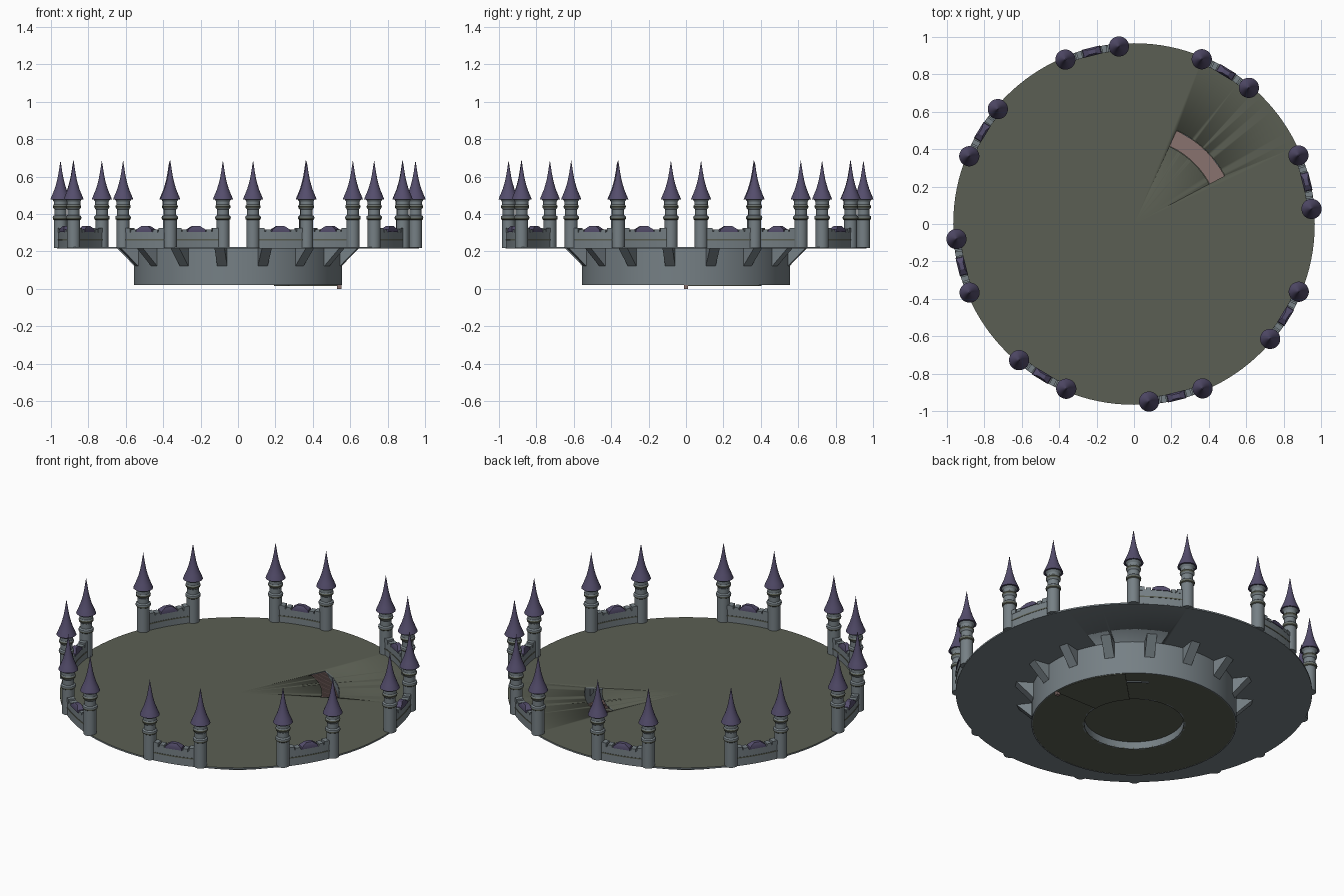
import bpy, bmesh, math
from math import radians, cos, sin, pi

if "Cube" in bpy.data.objects:
    bpy.data.objects.remove(bpy.data.objects["Cube"])


def srgb(r, g, b):
    def lin(c):
        c /= 255
        return c / 12.92 if c <= 0.04045 else ((c + 0.055) / 1.055) ** 2.4
    return (lin(r), lin(g), lin(b), 1)


def material(name, rgb):
    m = bpy.data.materials.new(name)
    m.diffuse_color = srgb(*rgb)
    m.use_nodes = True
    m.node_tree.nodes["Principled BSDF"].inputs["Base Color"].default_value = m.diffuse_color
    return m


STONE = material("grey_stone", (118, 128, 133))
FLOOR = material("olive_floor", (91, 95, 83))
ROOF = material("purple_slate", (84, 77, 108))
STEP = material("pink_brown_steps", (137, 114, 110))


def finish(name, bm, mats, smooth=True):
    bmesh.ops.recalc_face_normals(bm, faces=bm.faces[:])
    me = bpy.data.meshes.new(name)
    bm.to_mesh(me)
    bm.free()
    for m in mats:
        me.materials.append(m)
    ob = bpy.data.objects.new(name, me)
    bpy.context.collection.objects.link(ob)
    if smooth:
        bpy.ops.object.select_all(action='DESELECT')
        ob.select_set(True)
        bpy.context.view_layer.objects.active = ob
        bpy.ops.object.shade_smooth_by_angle(angle=radians(30))
    return ob


def arc(bm, r0, r1, a0, a1, z0, z1, segs, mat=0):
    """Curved block with a rectangular section; a full ring when it spans 360 degrees."""
    full = a1 - a0 >= 360
    n = segs if full else segs + 1
    rings = []
    for i in range(n):
        a = radians(a0 + (a1 - a0) * i / segs)
        rings.append([bm.verts.new((r * cos(a), r * sin(a), z))
                      for r, z in ((r0, z0), (r1, z0), (r1, z1), (r0, z1))])
    faces = []
    for i in range(segs):
        p, q = rings[i], rings[(i + 1) % n]
        for k in range(4):
            j = (k + 1) % 4
            faces.append(bm.faces.new((p[k], p[j], q[j], q[k])))
    if not full:
        faces += [bm.faces.new(rings[0]), bm.faces.new(rings[-1][::-1])]
    for f in faces:
        f.material_index = mat


def lathe(bm, profile, segs, mat_rule):
    """Turned shape from (radius, height) points; mat_rule picks a colour by row."""
    rows = []
    for r, z in profile:
        if r == 0:
            rows.append([bm.verts.new((0, 0, z))] * segs)
        else:
            rows.append([bm.verts.new((r * cos(2 * pi * i / segs), r * sin(2 * pi * i / segs), z))
                         for i in range(segs)])
    for k in range(len(rows) - 1):
        for i in range(segs):
            j = (i + 1) % segs
            loop = list(dict.fromkeys((rows[k][i], rows[k][j], rows[k + 1][j], rows[k + 1][i])))
            bm.faces.new(loop).material_index = mat_rule(k)


def ring_object(name, mats, *args):
    bm = bmesh.new()
    arc(bm, *args)
    return finish(name, bm, mats)


def copies(ob, angles, name):
    """Linked copies of a part turned around the centre."""
    base = ob.location.copy()
    for i, a in enumerate(angles):
        o = ob if i == 0 else bpy.data.objects.new(f"{name}_{i + 1}", ob.data)
        if i:
            bpy.context.collection.objects.link(o)
        o.location = (base.x * cos(a), base.x * sin(a), base.z)
        o.rotation_euler.z = a


# Round platform with a stairwell cut through it
bm = bmesh.new()
lathe(bm, [(0, .215), (.966, .215), (.966, .224), (0, .224)], 128, lambda k: 1 if k == 2 else 0)
platform = finish("platform", bm, [STONE, FLOOR])
cutter = ring_object("stairwell_cutter", [STONE], .455, .55, 28, 65.5, .1, .3, 24)
mod = platform.modifiers.new("stairwell", 'BOOLEAN')
mod.operation, mod.object, mod.solver = 'DIFFERENCE', cutter, 'EXACT'
bpy.context.view_layer.objects.active = platform
bpy.ops.object.modifier_apply(modifier=mod.name)
bpy.data.objects.remove(cutter)

# Hollow drum under the platform, with its floor and shallow round recess
ring_object("drum_wall", [STONE], .55, .556, 0, 360, .02, .216, 96)
ring_object("drum_floor", [FLOOR], .27, .552, 0, 360, .021, .03, 96)
ring_object("recess_lining", [STONE], .27, .28, 0, 360, .021, .066, 64)
bm = bmesh.new()
lathe(bm, [(0, .064), (.275, .064), (.275, .072), (0, .072)], 64, lambda k: 0)
finish("recess_ceiling", bm, [FLOOR])
ring_object("stair_landing", [FLOOR], .272, .552, 0, 45, .016, .021, 16)
ring_object("landing_lip", [STONE], .457, .465, 45, 60, .015, .021, 8)
ring_object("bottom_step", [STEP], .53, .552, -1, 1, 0, .02, 2)

# Curved stair rising to the stairwell
bm = bmesh.new()
N = 60
for i in range(N):
    top = .03 + (.218 - .03) * (i + 1) / N
    arc(bm, .457, .548, 65.5 * i / N, 65.5 * (i + 1) / N, max(.022, top - .02), top, 1)
finish("curved_stair", bm, [STEP], smooth=False)

# Sloped brackets around the drum
bm = bmesh.new()
sides = [[bm.verts.new((x, y, z)) for x, z in ((.545, .122), (.556, .122), (.65, .217), (.545, .217))]
         for y in (-.027, .027)]
bm.faces.new(sides[0])
bm.faces.new(sides[1][::-1])
for k in range(4):
    j = (k + 1) % 4
    bm.faces.new((sides[0][k], sides[1][k], sides[1][j], sides[0][j]))
bracket = finish("bracket", bm, [STONE], smooth=False)
copies(bracket, [radians(13.75 + 22.5 * i) for i in range(16)], "bracket")

# Turned towers in eight pairs, with olive bands and concave spires
bm = bmesh.new()
body = [(0, .218), (.035, .218), (.035, .368), (.040, .372), (.042, .380), (.040, .388), (.032, .394),
        (.032, .424), (.039, .432), (.041, .440), (.039, .446), (.036, .450), (.036, .466),
        (.044, .478), (0, .478)]
lathe(bm, body, 24, lambda k: 1 if k in (2, 3, 8, 9) else 0)
spire = [(0, .478), (.054, .478), (.050, .489), (.041, .510), (.032, .532), (.024, .558), (.017, .585),
         (.010, .622), (.005, .655), (0, .687)]
lathe(bm, spire, 24, lambda k: 2)
tower = finish("tower", bm, [STONE, FLOOR, ROOF])
tower.location.x = .952
copies(tower, [radians(a + 45 * i) for i in range(8) for a in (4.85, 22.65)], "tower")

# Battlement wall between each pair: body, band, merlons and a small hipped roof
bm = bmesh.new()
arc(bm, .930, .966, -8.3, 8.3, .220, .306, 10)
arc(bm, .928, .968, -8.2, 8.2, .259, .266, 10, 1)
for s in (-1, 1):
    for lo, hi, top in ((3.3, 4.9, .318), (5.3, 8.2, .325)):
        a, b = sorted((s * lo, s * hi))
        arc(bm, .928, .968, a, b, .300, top, 3)
base = [bm.verts.new((.948 + x * .022, y * .050, .305)) for x, y in ((-1, -1), (1, -1), (1, 1), (-1, 1))]
mid = [bm.verts.new((.948 + x * .022, y * .046, .318)) for x, y in ((-1, -1), (1, -1), (1, 1), (-1, 1))]
top = [bm.verts.new((.948 + x * .012, y * .018, .337)) for x, y in ((-1, -1), (1, -1), (1, 1), (-1, 1))]
for lo, hi in ((base, mid), (mid, top)):
    for k in range(4):
        j = (k + 1) % 4
        bm.faces.new((lo[k], lo[j], hi[j], hi[k])).material_index = 2
bm.faces.new(top).material_index = 2
bm.faces.new(base[::-1]).material_index = 2
wall = finish("battlement_wall", bm, [STONE, FLOOR, ROOF])
copies(wall, [radians(13.75 + 45 * i) for i in range(8)], "battlement_wall")
